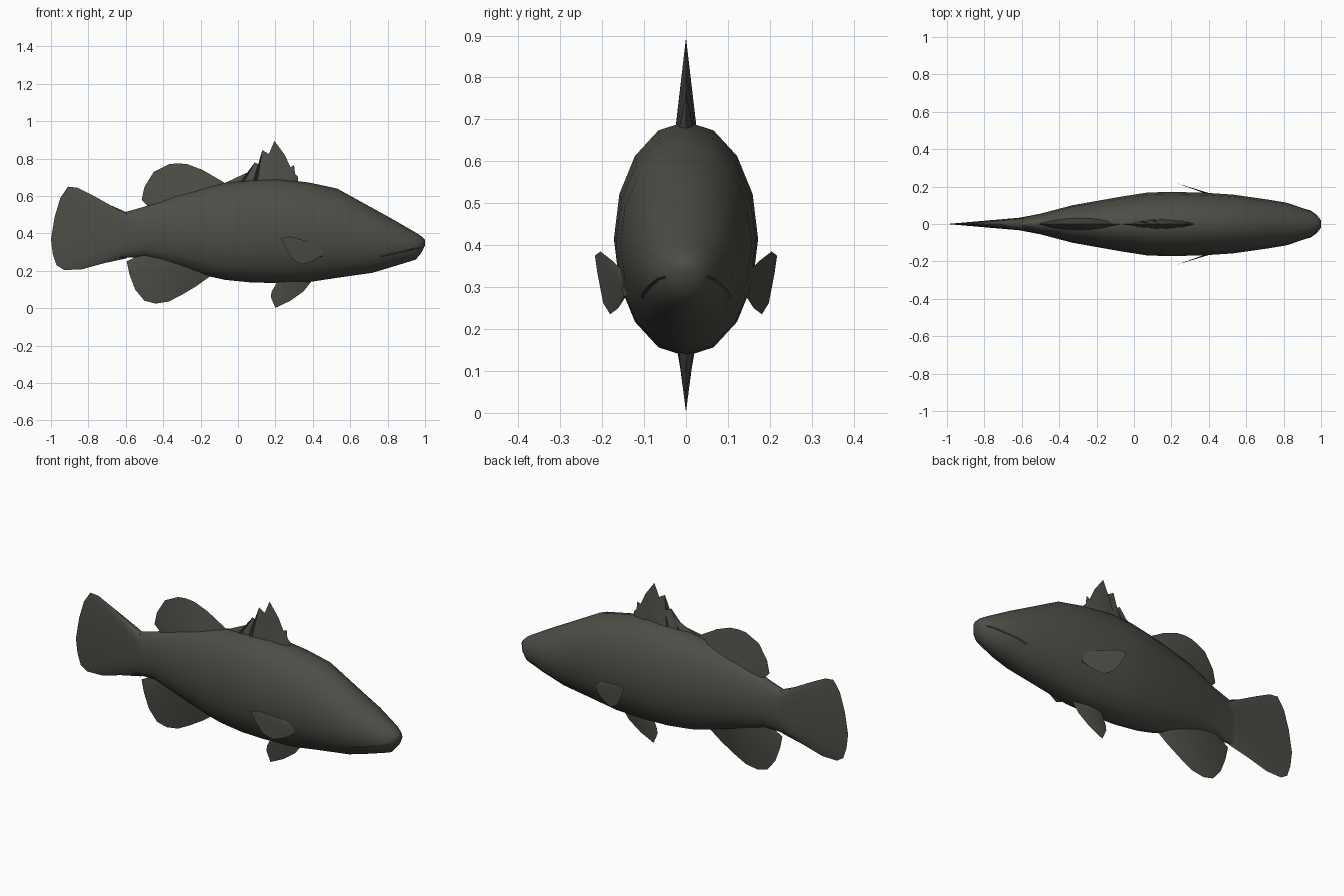
import bpy, bmesh, math

cube = bpy.data.objects.get("Cube")
if cube:
    bpy.data.objects.remove(cube, do_unlink=True)

# Single dark olive skin colour
SKIN = (0.075, 0.075, 0.064, 1.0)
skin = bpy.data.materials.new("dark_olive_skin")
skin.use_nodes = True
skin.diffuse_color = SKIN
skin.node_tree.nodes["Principled BSDF"].inputs["Base Color"].default_value = SKIN


def finish(name, bm, angle):
    """Turn a bmesh into a smooth shaded, coloured object."""
    bmesh.ops.remove_doubles(bm, verts=bm.verts, dist=0.0005)
    bmesh.ops.recalc_face_normals(bm, faces=bm.faces)
    mesh = bpy.data.meshes.new(name)
    bm.to_mesh(mesh)
    bm.free()
    mesh.materials.append(skin)
    obj = bpy.data.objects.new(name, mesh)
    bpy.context.collection.objects.link(obj)
    bpy.ops.object.select_all(action='DESELECT')
    obj.select_set(True)
    bpy.context.view_layer.objects.active = obj
    bpy.ops.object.shade_smooth_by_angle(angle=math.radians(angle))
    return obj


# Body stations from snout to tail stalk: x, belly z, back z, half width
STATIONS = [
    (1.0, .335, .365, .02), (.98, .295, .385, .045), (.95, .26, .405, .068),
    (.82, .22, .48, .113), (.72, .19, .535, .13), (.53, .163, .64, .157),
    (.38, .14, .672, .167), (.2, .135, .695, .172), (.07, .138, .69, .168),
    (-.07, .152, .67, .146), (-.15, .17, .655, .132), (-.33, .225, .61, .1),
    (-.5, .275, .543, .055), (-.6, .27, .515, .036), (-.68, .27, .52, .015),
]


def make_body(segments=16):
    bm = bmesh.new()
    rings = []
    for x, low, high, width in STATIONS:
        mid, tall = (low + high) / 2, (high - low) / 2
        angles = [math.tau * i / segments for i in range(segments)]
        rings.append([bm.verts.new((x, width * math.cos(a), mid + tall * math.sin(a)))
                      for a in angles])
    for front, back in zip(rings, rings[1:]):
        for i in range(segments):
            j = (i + 1) % segments
            bm.faces.new((front[i], front[j], back[j], back[i]))
    bm.faces.new(rings[0])
    bm.faces.new(rings[-1])
    return finish("body", bm, 60)


def make_fin(name, start, end, edge, half, lean=lambda x: 0.0, side=1):
    """Wedge from a root line, hidden in the body, out to a thin edge."""
    bm = bmesh.new()
    rows = []
    for i, (ex, ez) in enumerate(edge):
        t = i / (len(edge) - 1)
        rx = start[0] + (end[0] - start[0]) * t
        rz = start[1] + (end[1] - start[1]) * t
        thick = half * math.sin(math.pi * t) ** 0.5 if 0 < t < 1 else 0.0
        rows.append([bm.verts.new((rx, side * (lean(rx) + thick), rz)),
                     bm.verts.new((ex, side * lean(ex), ez)),
                     bm.verts.new((rx, side * (lean(rx) - thick), rz))])
    for a, b in zip(rows, rows[1:]):
        for k in range(2):
            bm.faces.new((a[k], a[k + 1], b[k + 1], b[k]))
    return finish(name, bm, 60)


def skin_y(x, z):
    """Half width of the body at a given length and height."""
    for a, b in zip(STATIONS, STATIONS[1:]):
        if b[0] <= x <= a[0]:
            t = (a[0] - x) / (a[0] - b[0])
            low, high, width = (a[k] + (b[k] - a[k]) * t for k in (1, 2, 3))
            rise = (2 * z - low - high) / (high - low)
            return width * math.sqrt(max(0.0, 1 - rise * rise))
    return 0.0


def make_mouth(name, side):
    """Fine raised lip following the skin of the jaw."""
    bm = bmesh.new()
    rows = []
    for i in range(8):
        x = .975 - .03 * i
        z = .325 - .007 * i
        offsets = ((-.006, -.004), (0, .004), (.006, -.004))
        rows.append([bm.verts.new((x, side * (skin_y(x, z + dz) + out), z + dz))
                     for dz, out in offsets])
    for a, b in zip(rows, rows[1:]):
        for k in range(2):
            bm.faces.new((a[k], a[k + 1], b[k + 1], b[k]))
    return finish(name, bm, 40)


make_body()

# Fan shaped tail
make_fin("tail_fin", (-.54, .5), (-.54, .3), [
    (-.6, .515), (-.68, .55), (-.77, .6), (-.86, .645), (-.91, .65), (-.95, .59),
    (-.98, .49), (-1, .37), (-.99, .29), (-.97, .23), (-.93, .205), (-.84, .207),
    (-.72, .24), (-.6, .266)], .04)

# Spiny front fin on the back
make_fin("spiny_back_fin", (-.07, .64), (.32, .64), [
    (-.07, .67), (.08, .74), (.1, .745), (.09, .78), (.12, .765), (.145, .8),
    (.13, .845), (.165, .825), (.195, .895), (.25, .82), (.28, .755), (.3, .765),
    (.305, .72), (.32, .705), (.32, .67)], .03)

# Rounded rear fin on the back
make_fin("round_back_fin", (-.07, .61), (-.46, .5), [
    (-.07, .67), (-.19, .74), (-.27, .77), (-.32, .775), (-.37, .77), (-.45, .73),
    (-.5, .65), (-.515, .58), (-.475, .54)], .042)

# Rounded fin under the rear belly
make_fin("rear_belly_fin", (-.15, .22), (-.5, .31), [
    (-.15, .17), (-.22, .12), (-.3, .072), (-.37, .036), (-.44, .025), (-.5, .04),
    (-.55, .1), (-.58, .18), (-.595, .25), (-.53, .285)], .04)

# Small pointed fin under the front belly
make_fin("front_belly_fin", (.2, .17), (.38, .17), [
    (.21, .14), (.18, .09), (.175, .06), (.2, .002), (.28, .04), (.35, .09),
    (.39, .14)], .022)

# Paired side fins and lips
for label, side in (("right", -1), ("left", 1)):
    make_fin(label + "_side_fin", (.45, .33), (.45, .275), [
        (.44, .335), (.36, .362), (.27, .385), (.23, .375), (.25, .33), (.29, .262),
        (.34, .235), (.4, .25), (.44, .275)], .006,
        lean=lambda x: .148 + (.44 - x) * .33, side=side)
    make_mouth(label + "_lip", side)
